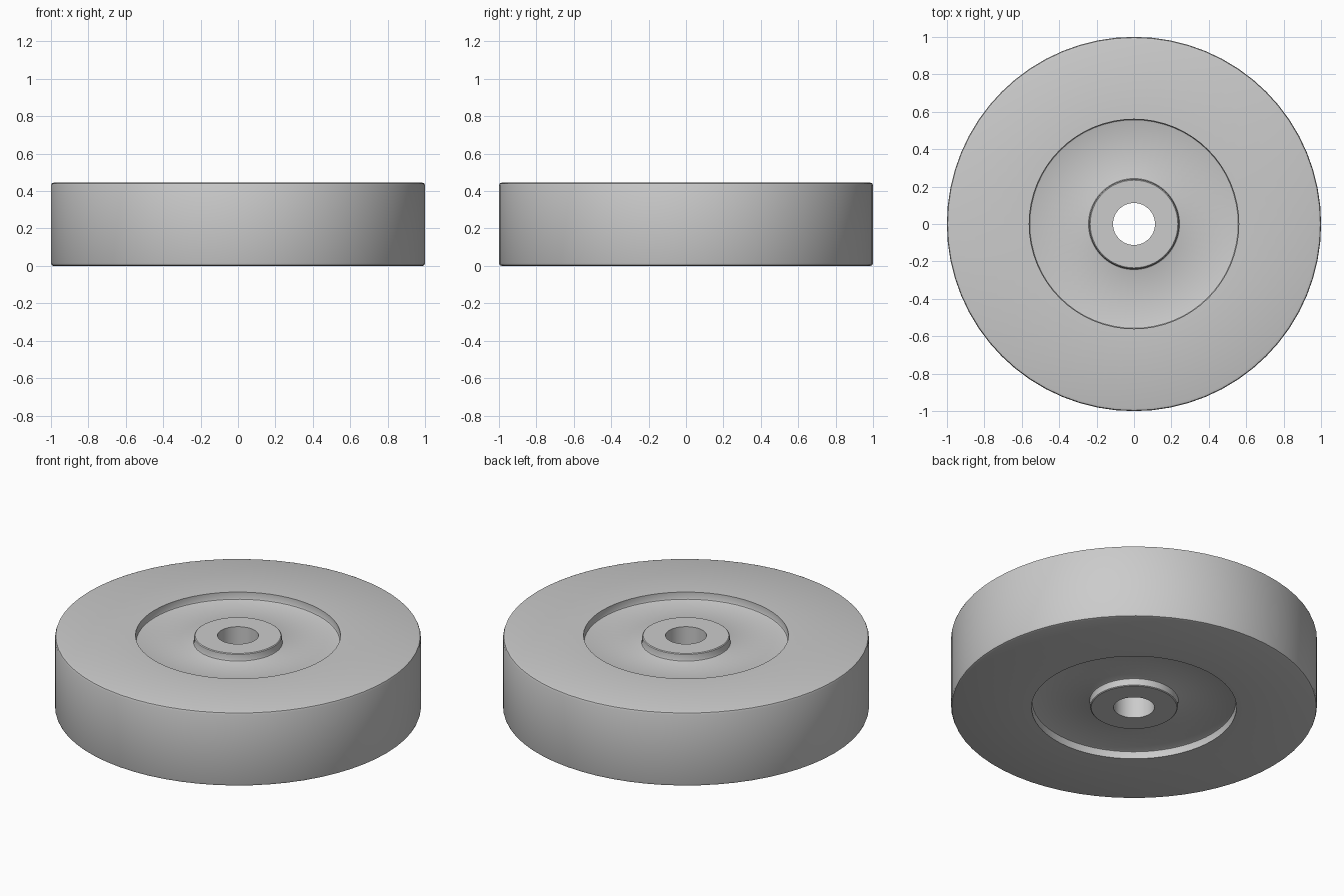
import bpy, bmesh
from math import tau, radians
from mathutils import Matrix

cube = bpy.data.objects.get("Cube")
if cube:
    bpy.data.objects.remove(cube, do_unlink=True)

HEIGHT = 0.445
RECESS = 0.045
SEGMENTS = 64

grey = bpy.data.materials.new("light grey")
grey.use_nodes = True
colour = (0.6, 0.6, 0.6, 1)
grey.diffuse_color = colour
grey.node_tree.nodes["Principled BSDF"].inputs["Base Color"].default_value = colour

# Top half of the section, from bore to rim: (radius, depth below the top face)
half = [
    (0.112, 0), (0.234, 0), (0.239, 0.004), (0.24, 0.01),   # hub
    (0.24, RECESS - 0.01), (0.243, RECESS - 0.003), (0.25, RECESS),
    (0.55, RECESS), (0.557, RECESS - 0.003), (0.56, RECESS - 0.01),  # web
    (0.56, 0), (0.985, 0), (0.996, 0.004), (1.0, 0.015),    # rim
]
section = [(r, HEIGHT - d) for r, d in half] + [(r, d) for r, d in reversed(half)]

# Wheel: revolve the closed section round the upright axis
bm = bmesh.new()
rings = []
for i in range(SEGMENTS):
    turn = Matrix.Rotation(tau * i / SEGMENTS, 3, 'Z')
    rings.append([bm.verts.new(turn @ bm.verts.new((r, 0, z)).co) for r, z in section])
bmesh.ops.delete(bm, geom=[v for v in bm.verts if v not in {w for ring in rings for w in ring}], context='VERTS')
count = len(section)
for i in range(SEGMENTS):
    a, b = rings[i], rings[(i + 1) % SEGMENTS]
    for j in range(count):
        k = (j + 1) % count
        bm.faces.new((a[j], b[j], b[k], a[k]))
bmesh.ops.recalc_face_normals(bm, faces=bm.faces)
mesh = bpy.data.meshes.new("wheel")
bm.to_mesh(mesh)
bm.free()
mesh.materials.append(grey)
wheel = bpy.data.objects.new("wheel", mesh)
bpy.context.collection.objects.link(wheel)

# Smooth round the wheel, crisp at the corners
bpy.ops.object.select_all(action='DESELECT')
wheel.select_set(True)
bpy.context.view_layer.objects.active = wheel
bpy.ops.object.shade_smooth_by_angle(angle=radians(30))
